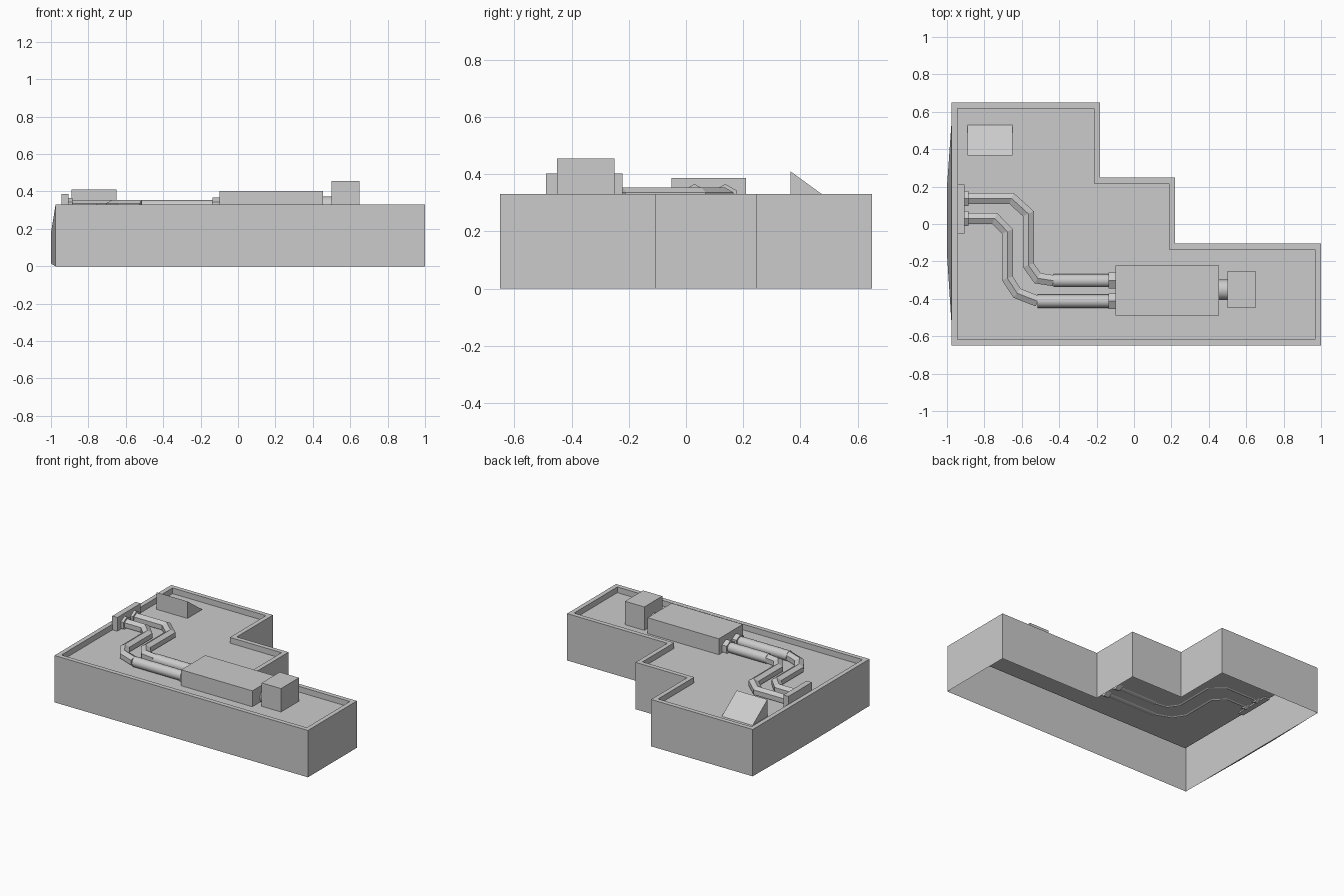
import bpy, bmesh
from math import sin, cos, pi, radians
from mathutils import Vector

if "Cube" in bpy.data.objects:
    bpy.data.objects.remove(bpy.data.objects["Cube"])

grey = bpy.data.materials.new("plain grey")
grey.use_nodes = True
grey.diffuse_color = (0.6, 0.6, 0.6, 1)
grey.node_tree.nodes["Principled BSDF"].inputs["Base Color"].default_value = (0.6, 0.6, 0.6, 1)

TOP, ROOF, PIPE_Z = 0.33, 0.29, 0.319


def finish(bm, name, smooth=0):
    """Turn a bmesh into a grey object, optionally smooth below an angle."""
    mesh = bpy.data.meshes.new(name)
    bm.to_mesh(mesh)
    bm.free()
    obj = bpy.data.objects.new(name, mesh)
    bpy.context.collection.objects.link(obj)
    mesh.materials.append(grey)
    if smooth:
        bpy.ops.object.select_all(action='DESELECT')
        obj.select_set(True)
        bpy.context.view_layer.objects.active = obj
        bpy.ops.object.shade_smooth_by_angle(angle=radians(smooth))
    return obj


def box(name, low, high):
    bm = bmesh.new()
    bmesh.ops.create_cube(bm, size=1)
    for v in bm.verts:
        v.co = [l + (c + 0.5) * (h - l) for c, l, h in zip(v.co, low, high)]
    return finish(bm, name)


def tube(name, path, radius, sides=6, smooth=0):
    """Sweep a polygon, one corner up, along a level path with mitred bends."""
    bm = bmesh.new()
    pts = [Vector((x, y, PIPE_Z)) for x, y in path]
    rings = []
    for i, p in enumerate(pts):
        before = (p - pts[i - 1]).normalized() if i else (pts[1] - p).normalized()
        after = (pts[i + 1] - p).normalized() if i + 1 < len(pts) else before
        along = (before + after).normalized()
        side = Vector((-along.y, along.x, 0)) / along.dot(before)
        rings.append([bm.verts.new(p + radius * (side * sin(a) + Vector((0, 0, cos(a)))))
                      for a in (2 * pi * k / sides for k in range(sides))])
    for a, b in zip(rings, rings[1:]):
        for k in range(sides):
            n = (k + 1) % sides
            bm.faces.new((a[k], a[n], b[n], b[k]))
    bm.faces.new(rings[0])
    bm.faces.new(rings[-1])
    bmesh.ops.recalc_face_normals(bm, faces=bm.faces)
    return finish(bm, name, smooth)


# Stepped building shell, open below, with a sunken roof inside a parapet
outline = [(-0.975, -0.65), (1, -0.65), (1, -0.105), (0.22, -0.105),
           (0.22, 0.248), (-0.183, 0.248), (-0.183, 0.65), (-0.975, 0.65)]
bm = bmesh.new()
roof = bm.faces.new([bm.verts.new((x, y, TOP)) for x, y in outline])
bm.normal_update()
walls = bmesh.ops.extrude_edge_only(bm, edges=bm.edges[:])
for v in walls["geom"]:
    if isinstance(v, bmesh.types.BMVert):
        v.co.z = 0
bmesh.ops.recalc_face_normals(bm, faces=bm.faces)
bm.normal_update()
if roof.normal.z < 0:
    bmesh.ops.reverse_faces(bm, faces=bm.faces)
bmesh.ops.inset_region(bm, faces=[roof], thickness=0.032, use_even_offset=True)
bmesh.ops.inset_region(bm, faces=[roof], thickness=0, depth=0)
for v in roof.verts:
    v.co.z = ROOF
finish(bm, "building_shell")

# Softly bulging panel on the outer end wall
bm = bmesh.new()
base, crown = [[bm.verts.new((x, y, z)) for y, z in ((y0, z0), (y1, z0), (y1, z1), (y0, z1))]
               for x, y0, y1, z0, z1 in ((-0.976, -0.53, 0.54, 0, 0.325),
                                         (-1, -0.16, 0.2, 0.015, 0.18))]
bm.faces.new(crown)
for k in range(4):
    n = (k + 1) % 4
    bm.faces.new((base[k], base[n], crown[n], crown[k]))
bmesh.ops.recalc_face_normals(bm, faces=bm.faces)
bm.normal_update()
if crown[0].link_faces[0].normal.x > 0:
    bmesh.ops.reverse_faces(bm, faces=bm.faces)
finish(bm, "wall_bulge", 40)

# Roof machinery
box("main_duct_unit", (-0.1, -0.49, ROOF), (0.455, -0.222, 0.402))
box("end_unit", (0.5, -0.45, ROOF), (0.65, -0.25, 0.455))
box("pipe_wall_plate", (-0.945, -0.05, 0.28), (-0.905, 0.21, 0.387))
tube("unit_connector", [(0.455, -0.352), (0.5, -0.352)], 0.055, 12, 40)

# Sloped roof hatch, tall toward the front
hatch = box("sloped_hatch", (-0.89, 0.365, ROOF), (-0.65, 0.53, 0.41))
bm = bmesh.new()
bm.from_mesh(hatch.data)
bmesh.ops.delete(bm, geom=[v for v in bm.verts if v.co.y > 0.5 and v.co.z > 0.4], context='VERTS')
low = sorted((v for v in bm.verts if v.co.y > 0.5), key=lambda v: v.co.x)
high = sorted((v for v in bm.verts if v.co.z > 0.4), key=lambda v: v.co.x)
foot = sorted((v for v in bm.verts if v.co.y < 0.5 and v.co.z < 0.4), key=lambda v: v.co.x)
bm.faces.new((high[0], high[1], low[1], low[0]))
for k in range(2):
    bm.faces.new((foot[k], high[k], low[k]))
bmesh.ops.recalc_face_normals(bm, faces=bm.faces)
bm.to_mesh(hatch.data)
bm.free()

# Pair of bent pipes with collars at both ends
runs = {
    "back": [(-0.89, 0.137), (-0.655, 0.137), (-0.565, 0.055), (-0.565, -0.22),
             (-0.515, -0.29), (-0.43, -0.303)],
    "front": [(-0.89, 0.03), (-0.745, 0.03), (-0.677, -0.04), (-0.677, -0.29),
              (-0.625, -0.37), (-0.515, -0.413)],
}
for side, path in runs.items():
    start_y, end_x, end_y = path[0][1], *path[-1]
    tube(side + "_pipe_bends", path, 0.034)
    tube(side + "_pipe_straight", [(end_x, end_y), (-0.12, end_y)], 0.035, 12, 40)
    tube(side + "_wall_collar", [(-0.906, start_y), (-0.885, start_y)], 0.047)
    tube(side + "_unit_collar", [(-0.135, end_y), (-0.099, end_y)], 0.049)
